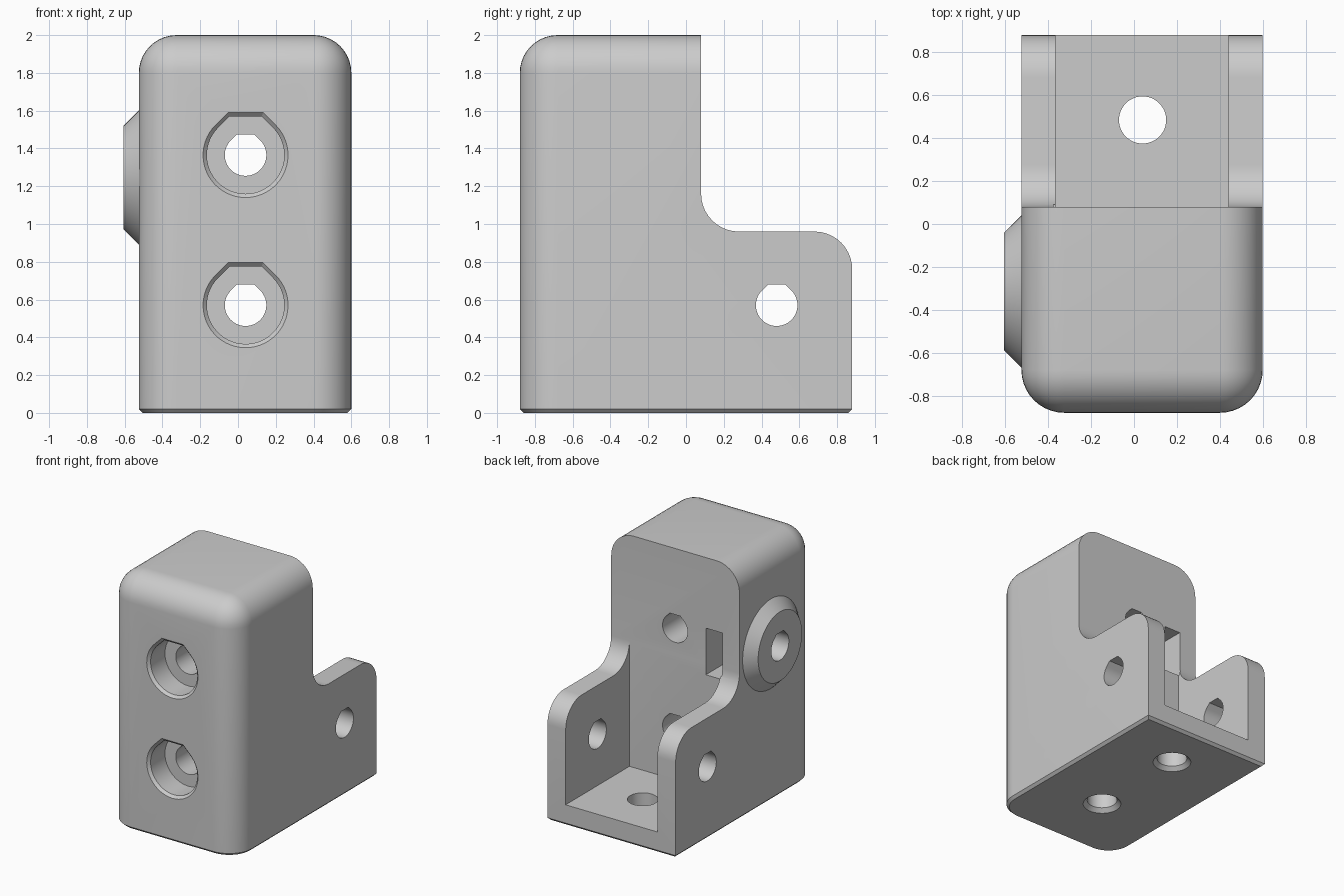
import bpy, bmesh
from math import sin, cos, pi, radians
from mathutils import Matrix, Vector

if "Cube" in bpy.data.objects:
    bpy.data.objects.remove(bpy.data.objects["Cube"], do_unlink=True)

grey = bpy.data.materials.new("plain grey")
grey.use_nodes = True
grey.diffuse_color = (0.6, 0.6, 0.6, 1)
grey.node_tree.nodes["Principled BSDF"].inputs["Base Color"].default_value = (0.6, 0.6, 0.6, 1)

LEFT, RIGHT, DEPTH, HEIGHT = -0.525, 0.6, 0.88, 2.0
MID = 0.04          # centre line of the bracket
BACK = 0.08         # rear face of the column
R = 0.11            # screw hole radius
FILLET = 0.2


def make(name, bm):
    bmesh.ops.recalc_face_normals(bm, faces=bm.faces)
    mesh = bpy.data.meshes.new(name)
    bm.to_mesh(mesh)
    bm.free()
    ob = bpy.data.objects.new(name, mesh)
    mesh.materials.append(grey)
    bpy.context.collection.objects.link(ob)
    return ob


def box_bm(lo, hi):
    bm = bmesh.new()
    bmesh.ops.create_cube(bm, size=1)
    lo, hi = Vector(lo), Vector(hi)
    for v in bm.verts:
        v.co = (lo + hi) / 2 + v.co * (hi - lo)
    return bm


def loft(name, rings):
    """Closed solid through matching rings of points."""
    bm = bmesh.new()
    loops = [[bm.verts.new(p) for p in ring] for ring in rings]
    n = len(loops[0])
    for a, b in zip(loops, loops[1:]):
        for i in range(n):
            j = (i + 1) % n
            bm.faces.new((a[i], a[j], b[j], b[i]))
    bm.faces.new(loops[0])
    bm.faces.new(loops[-1])
    return make(name, bm)


def circle(r, n=48):
    return [(r * cos(2 * pi * i / n), r * sin(2 * pi * i / n)) for i in range(n)]


def teardrop(r, n=40):
    """Circle whose top opens at 45 degrees to a flat roof."""
    pts = [(r * cos(a), r * sin(a)) for a in
           (radians(135 + 270 * i / n) for i in range(n + 1))]
    flat = r * (2 ** 0.5 - 1)
    return pts + [(flat, r), (-flat, r)]


def bore(name, axis, centre, steps, shape):
    """Solid along an axis; steps are (position, radius)."""
    place = {"x": lambda t, u, v: (t, centre[0] + u, centre[1] + v),
             "y": lambda t, u, v: (centre[0] + u, t, centre[1] + v),
             "z": lambda t, u, v: (centre[0] + u, centre[1] + v, t)}[axis]
    return loft(name, [[place(t, u, v) for u, v in shape(r)] for t, r in steps])


def boolean(target, tool, operation="DIFFERENCE"):
    mod = target.modifiers.new(tool.name, "BOOLEAN")
    mod.object, mod.operation, mod.solver = tool, operation, "EXACT"
    bpy.context.view_layer.objects.active = target
    bpy.ops.object.modifier_apply(modifier=mod.name)
    bpy.data.objects.remove(tool, do_unlink=True)


# Block with rounded front and top edges, and a chamfered foot
bm = box_bm((LEFT, -DEPTH, 0), (RIGHT, DEPTH, HEIGHT))
rounded = []
for e in bm.edges:
    m = (e.verts[0].co + e.verts[1].co) / 2
    at_front, at_back = m.y < -DEPTH + 0.01, m.y > DEPTH - 0.01
    if not at_back and (m.z > HEIGHT - 0.01 or (at_front and m.z > 0.01)):
        rounded.append(e)
bmesh.ops.bevel(bm, geom=rounded, offset=FILLET, segments=10, profile=0.5, affect="EDGES")
foot = [e for e in bm.edges if all(v.co.z < 0.001 for v in e.verts)]
bmesh.ops.bevel(bm, geom=foot, offset=0.02, segments=1, affect="EDGES")
body = make("bracket_body", bm)

# Raised boss on the side
BOSS = (-0.315, 1.245)
boolean(body, bore("boss", "x", BOSS, [(-0.605, 0.275), (LEFT, 0.355), (-0.45, 0.355)],
                   lambda r: circle(r, 64)), "UNION")

# Step behind the column, with a curved inner and outer corner
quarter = [radians(9 * i) for i in range(11)]
wall = 0.96
profile = [(BACK, 2.2)]
profile += [(BACK + FILLET * (1 - cos(a)), wall + FILLET * (1 - sin(a))) for a in quarter]
profile += [(DEPTH - FILLET * (1 - sin(a)), wall - FILLET * (1 - cos(a))) for a in quarter]
profile += [(1.1, wall - FILLET), (1.1, 2.2)]
boolean(body, loft("step_cut", [[(x, y, z) for y, z in profile] for x in (-1, 1)]))

# Channel between the side walls
boolean(body, make("channel_cut", box_bm((-0.365, BACK, 0.165), (0.44, 1.1, 1.4))))

# Nut slot behind the boss
boolean(body, make("nut_slot", box_bm((-0.375, -0.5, 1.07), (-0.23, BACK + 0.01, 1.44))))

# Front screw holes with chamfered counterbores
for z in (0.57, 1.365):
    boolean(body, bore("front_hole", "y", (MID, z),
                       [(-0.9, 0.245), (-0.86, 0.205), (-0.68, 0.205), (-0.68, R), (0.2, R)],
                       teardrop))

# Cross hole through both side walls, and the blind boss hole
boolean(body, bore("side_hole", "x", (0.48, 0.57), [(-1, R), (1, R)], teardrop))
boolean(body, bore("boss_hole", "x", BOSS, [(-0.7, R), (-0.1, R)], teardrop))

# Floor holes with a chamfered mouth
for y, top in ((0.485, 0.3), (-0.32, 0.4)):
    boolean(body, bore("floor_hole", "z", (MID, y),
                       [(-0.02, R + 0.05), (0.03, R), (top, R)], circle))

# Smooth curved surfaces, keep edges crisp
bpy.ops.object.select_all(action="DESELECT")
body.select_set(True)
bpy.context.view_layer.objects.active = body
bpy.ops.object.shade_smooth_by_angle(angle=radians(25))
